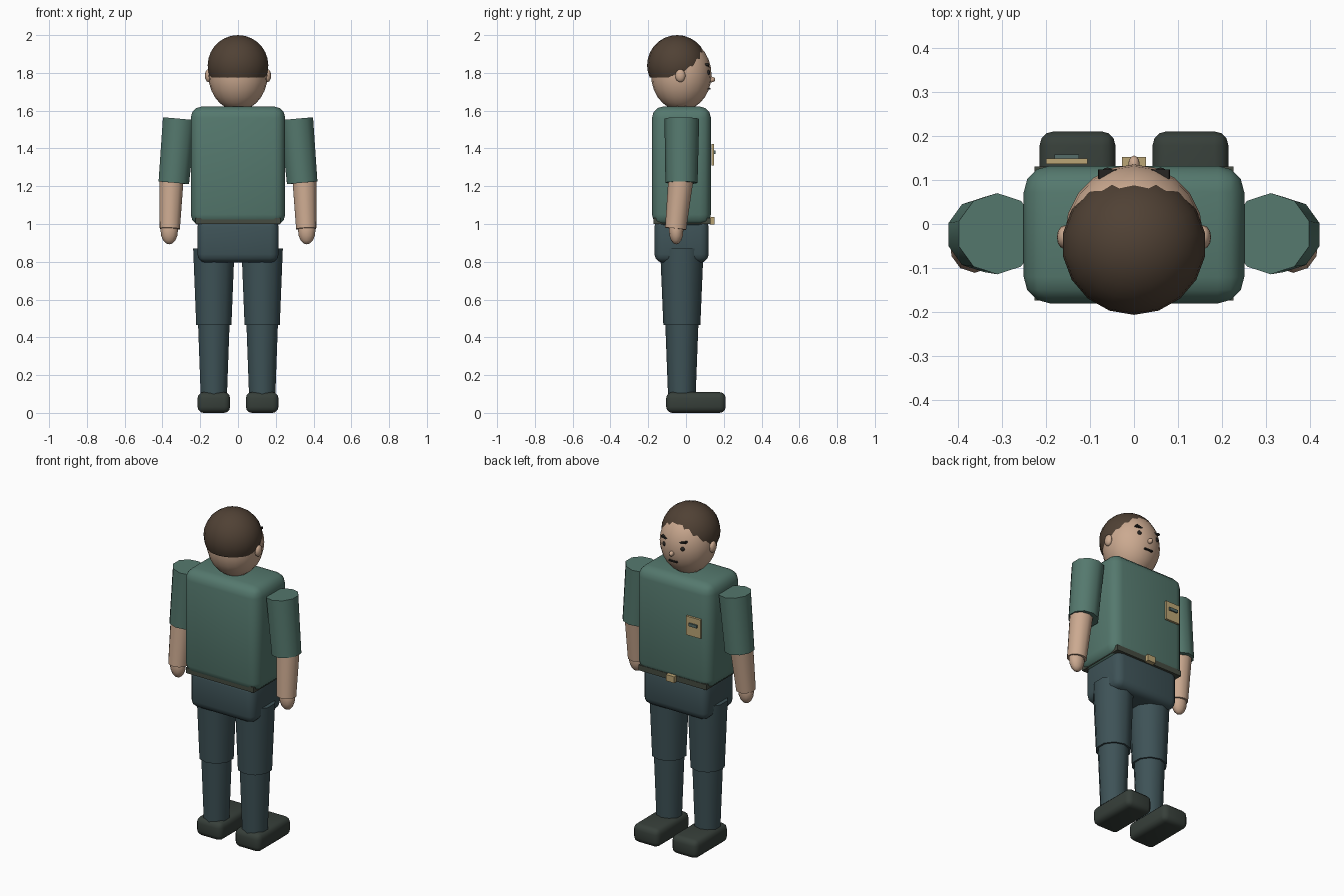
import bpy, bmesh, math
from mathutils import Vector, Matrix

if "Cube" in bpy.data.objects:
    bpy.data.objects.remove(bpy.data.objects["Cube"])


def material(name, color):
    m = bpy.data.materials.new(name)
    m.diffuse_color = (*color, 1)
    m.use_nodes = True
    m.node_tree.nodes["Principled BSDF"].inputs["Base Color"].default_value = m.diffuse_color
    return m


SHIRT = material("shirt_green", (0.09, 0.19, 0.155))
PANTS = material("trouser_blue", (0.048, 0.085, 0.095))
SHOE = material("shoe_dark", (0.038, 0.05, 0.042))
SKIN = material("skin", (0.6, 0.4, 0.28))
HAIR = material("hair_brown", (0.08, 0.053, 0.035))
BELT = material("belt_olive", (0.06, 0.07, 0.052))
BRASS = material("brass", (0.5, 0.38, 0.18))
DARK = material("dark", (0.02, 0.018, 0.016))
STRIPE = material("badge_stripe", (0.09, 0.15, 0.14))


def finish(name, bm, mat):
    bmesh.ops.recalc_face_normals(bm, faces=bm.faces)
    mesh = bpy.data.meshes.new(name)
    bm.to_mesh(mesh)
    bm.free()
    for p in mesh.polygons:
        p.use_smooth = True
    mesh.set_sharp_from_angle(angle=math.radians(40))
    mesh.materials.append(mat)
    ob = bpy.data.objects.new(name, mesh)
    bpy.context.collection.objects.link(ob)
    return ob


def box(name, lo, hi, mat, bevel=0.0, tilt=0.0):
    lo, hi = Vector(lo), Vector(hi)
    bm = bmesh.new()
    bmesh.ops.create_cube(bm, size=1)
    bmesh.ops.scale(bm, vec=hi - lo, verts=bm.verts)
    if bevel:
        bmesh.ops.bevel(bm, geom=bm.edges[:], offset=bevel, segments=3,
                        profile=0.5, affect='EDGES', clamp_overlap=True)
    bm.transform(Matrix.Translation((lo + hi) / 2) @ Matrix.Rotation(tilt, 4, 'Y'))
    return finish(name, bm, mat)


def limb(name, bottom, top, r_bottom, r_top, mat, sides=10):
    a, b = Vector(bottom), Vector(top)
    bm = bmesh.new()
    bmesh.ops.create_cone(bm, cap_ends=True, segments=sides, radius1=r_bottom,
                          radius2=r_top, depth=(b - a).length)
    turn = Vector((0, 0, 1)).rotation_difference(b - a).to_matrix().to_4x4()
    bm.transform(Matrix.Translation((a + b) / 2) @ turn)
    return finish(name, bm, mat)


def ball(name, center, radii, mat, seg=12, rings=8, cut_z=None):
    bm = bmesh.new()
    bmesh.ops.create_uvsphere(bm, u_segments=seg, v_segments=rings, radius=1)
    bmesh.ops.scale(bm, vec=radii, verts=bm.verts)
    bmesh.ops.translate(bm, vec=center, verts=bm.verts)
    if cut_z is not None:
        bmesh.ops.bisect_plane(bm, geom=bm.verts[:] + bm.edges[:] + bm.faces[:],
                               plane_co=(0, 0, cut_z), plane_no=(0, 0, 1), clear_inner=True)
        bmesh.ops.holes_fill(bm, edges=[e for e in bm.edges if e.is_boundary], sides=0)
    return finish(name, bm, mat)


# Body
box("torso", (-0.25, -0.18, 0.99), (0.25, 0.132, 1.622), SHIRT, 0.06)
box("pelvis", (-0.215, -0.167, 0.795), (0.215, 0.12, 1.03), PANTS, 0.045)
box("belt", (-0.226, -0.173, 1.0), (0.226, 0.13, 1.033), BELT)
box("buckle", (-0.027, 0.128, 0.998), (0.027, 0.152, 1.036), BRASS)
box("chest_badge", (-0.2, 0.136, 1.31), (-0.105, 0.149, 1.423), BRASS)
box("badge_stripe", (-0.18, 0.147, 1.37), (-0.125, 0.157, 1.388), STRIPE)

# Head and hair
limb("neck", (0, -0.025, 1.55), (0, -0.025, 1.67), 0.075, 0.075, SKIN)
ball("head", (0, -0.025, 1.79), (0.157, 0.16, 0.19), SKIN, 20, 14)
ball("hair", (0, -0.047, 1.84), (0.163, 0.159, 0.16), HAIR, 18, 14, 1.775)
ball("nose", (0, 0.135, 1.765), (0.013, 0.02, 0.015), SKIN)
box("mouth", (-0.027, 0.105, 1.711), (0.027, 0.129, 1.719), DARK)

# Mirrored parts
for side, s in (("left", -1), ("right", 1)):
    ball(side + "_ear", (s * 0.157, -0.03, 1.785), (0.018, 0.027, 0.034), SKIN)
    ball(side + "_eye", (s * 0.06, 0.118, 1.802), (0.013, 0.01, 0.013), DARK)
    box(side + "_eyebrow", (s * 0.06 - 0.021, 0.1, 1.834), (s * 0.06 + 0.021, 0.123, 1.845),
        DARK, tilt=-s * 0.2)
    limb(side + "_sleeve", (s * 0.34, -0.024, 1.218), (s * 0.31, -0.022, 1.557),
         0.085, 0.092, SHIRT)
    limb(side + "_forearm", (s * 0.361, -0.055, 0.975), (s * 0.351, -0.026, 1.25),
         0.056, 0.067, SKIN)
    ball(side + "_hand", (s * 0.364, -0.052, 0.965), (0.046, 0.038, 0.073), SKIN)
    limb(side + "_thigh", (s * 0.128, -0.022, 0.466), (s * 0.128, -0.022, 0.87),
         0.098, 0.115, PANTS)
    limb(side + "_shin", (s * 0.128, -0.022, 0.09), (s * 0.128, -0.022, 0.48),
         0.073, 0.088, PANTS)
    box(side + "_shoe", (s * 0.128 - 0.086, -0.105, 0), (s * 0.128 + 0.086, 0.21, 0.11),
        SHOE, 0.032)
